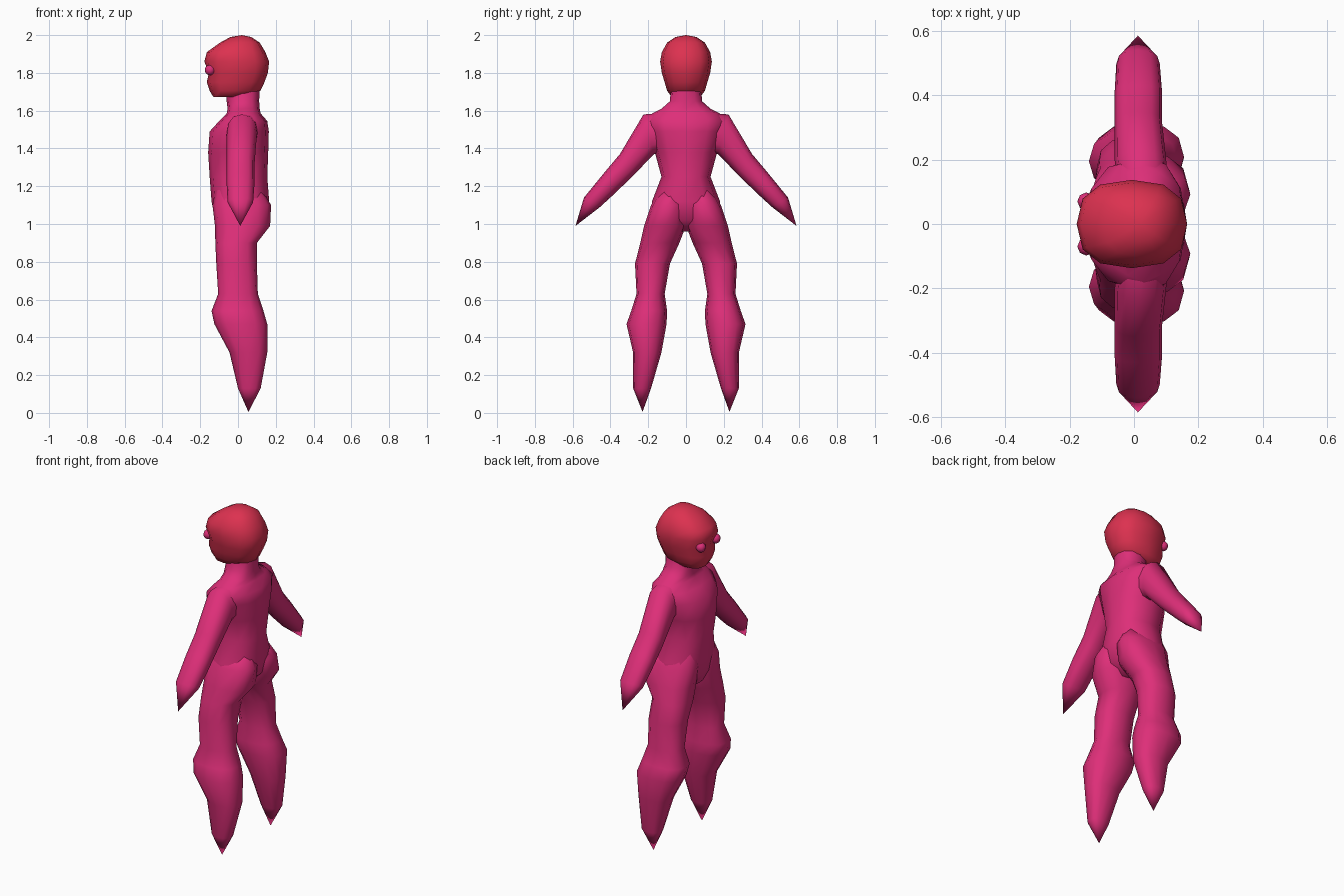
import bpy, math
from mathutils import Vector

if "Cube" in bpy.data.objects:
    bpy.data.objects.remove(bpy.data.objects["Cube"])


def material(name, rgb):
    m = bpy.data.materials.new(name)
    m.diffuse_color = (*rgb, 1)
    m.use_nodes = True
    m.node_tree.nodes["Principled BSDF"].inputs["Base Color"].default_value = m.diffuse_color
    return m


PINK = material("pink suit", (0.73, 0.028, 0.19))
RED = material("red head", (0.72, 0.031, 0.08))


def loft(name, rings, mat, n=12, power=0.85, mirror=False, tip=None):
    """Skin a list of (p, q, x0, x1): p and q are opposite (y, z) points of a ring."""
    verts, faces = [], []
    for (py, pz), (qy, qz), x0, x1 in rings:
        for i in range(n):
            a = 2 * math.pi * i / n
            c, s = math.cos(a), math.sin(a)
            u = math.copysign(abs(c) ** power, c)
            v = math.copysign(abs(s) ** power, s)
            t = (v + 1) / 2
            verts.append(((x0 + x1) / 2 + u * (x1 - x0) / 2,
                          py + (qy - py) * t, pz + (qz - pz) * t))
    for r in range(len(rings) - 1):
        for i in range(n):
            j = (i + 1) % n
            faces.append((r * n + i, r * n + j, (r + 1) * n + j, (r + 1) * n + i))
    faces.append(tuple(reversed(range(n))))
    last = (len(rings) - 1) * n
    if tip:
        verts.append(tip)
        k = len(verts) - 1
        faces += [(last + i, last + (i + 1) % n, k) for i in range(n)]
    else:
        faces.append(tuple(range(last, last + n)))
    me = bpy.data.meshes.new(name)
    me.from_pydata(verts, [], faces)
    ob = bpy.data.objects.new(name, me)
    bpy.context.collection.objects.link(ob)
    finish(ob, mat, mirror)
    return ob


def finish(ob, mat, mirror=False):
    ob.data.materials.append(mat)
    bpy.ops.object.select_all(action='DESELECT')
    ob.select_set(True)
    bpy.context.view_layer.objects.active = ob
    bpy.ops.object.mode_set(mode='EDIT')
    bpy.ops.mesh.select_all(action='SELECT')
    bpy.ops.mesh.normals_make_consistent(inside=False)
    bpy.ops.object.mode_set(mode='OBJECT')
    bpy.ops.object.shade_smooth_by_angle(angle=math.radians(60))
    if mirror:
        m = ob.modifiers.new("mirror", 'MIRROR')
        m.use_axis = (False, True, False)


def level(z, x0, x1, hy):
    return ((-hy, z), (hy, z), x0, x1)


# Torso and neck
loft("torso", [level(*r) for r in [
    (0.96, -0.09, 0.07, 0.10), (1.02, -0.12, 0.14, 0.19), (1.12, -0.14, 0.165, 0.18),
    (1.25, -0.15, 0.155, 0.13), (1.38, -0.158, 0.16, 0.165), (1.49, -0.15, 0.163, 0.20),
    (1.545, -0.10, 0.155, 0.21), (1.585, -0.06, 0.12, 0.18), (1.61, -0.055, 0.115, 0.13),
    (1.65, -0.06, 0.112, 0.085), (1.73, -0.06, 0.115, 0.08)]], PINK)

# Legs, tapering to points
loft("legs", [((a, z), (b, z), x0, x1) for z, a, b, x0, x1 in [
    (1.18, 0.01, 0.14, -0.12, 0.13), (1.10, 0.00, 0.185, -0.135, 0.175),
    (0.99, 0.00, 0.222, -0.122, 0.17), (0.90, 0.035, 0.242, -0.12, 0.10),
    (0.79, 0.085, 0.27, -0.115, 0.10), (0.63, 0.113, 0.262, -0.105, 0.105),
    (0.54, 0.10, 0.29, -0.14, 0.135), (0.47, 0.103, 0.315, -0.125, 0.155),
    (0.32, 0.13, 0.28, -0.045, 0.155), (0.13, 0.185, 0.28, 0.0, 0.12)]],
    PINK, mirror=True, tip=(0.055, 0.23, 0.005))

# Arms, tapering to points
loft("arms", [
    ((0.08, 1.40), (0.10, 1.59), -0.05, 0.11), ((0.17, 1.37), (0.225, 1.58), -0.06, 0.10),
    ((0.285, 1.25), (0.35, 1.37), -0.06, 0.087), ((0.395, 1.145), (0.43, 1.275), -0.06, 0.087),
    ((0.455, 1.09), (0.54, 1.14), -0.055, 0.08)],
    PINK, mirror=True, tip=(0.012, 0.585, 0.99))

# Head with a flattish face
loft("head", [level(*r) for r in [
    (1.672, -0.13, 0.04, 0.075), (1.705, -0.15, 0.118, 0.10), (1.75, -0.165, 0.14, 0.113),
    (1.80, -0.155, 0.158, 0.128), (1.86, -0.178, 0.165, 0.137), (1.91, -0.165, 0.145, 0.128),
    (1.96, -0.095, 0.115, 0.10), (1.99, -0.04, 0.07, 0.055)]],
    RED, power=0.8, tip=(0.02, 0, 2.0))

# Eyes
for side in (-1, 1):
    bpy.ops.mesh.primitive_uv_sphere_add(segments=8, ring_count=6, radius=0.028,
                                         location=(-0.148, side * 0.07, 1.815))
    eye = bpy.context.object
    eye.name = "eye"
    finish(eye, PINK)
